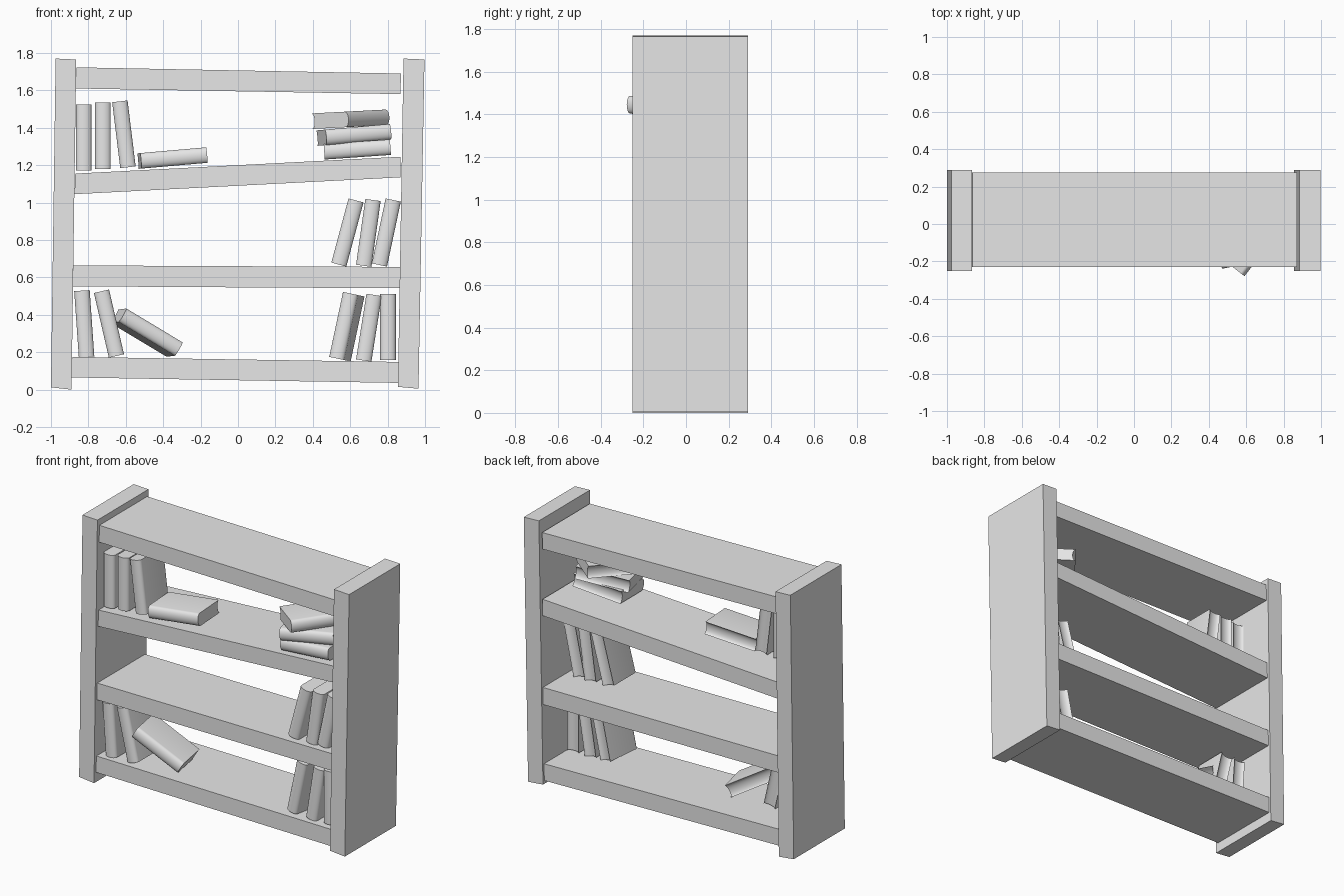
import bpy, math
from mathutils import Matrix

cube = bpy.data.objects.get("Cube")
if cube:
    bpy.data.objects.remove(cube, do_unlink=True)

grey = bpy.data.materials.new("plain_grey")
grey.use_nodes = True
grey.diffuse_color = (0.8, 0.8, 0.8, 1)
grey.node_tree.nodes["Principled BSDF"].inputs["Base Color"].default_value = (0.8, 0.8, 0.8, 1)


def prism(name, ring, offset):
    """Closed prism: a ring of 3D points swept by an offset vector."""
    n = len(ring)
    verts = [tuple(p) for p in ring]
    verts += [tuple(a + b for a, b in zip(p, offset)) for p in ring]
    faces = [tuple(range(n))[::-1], tuple(range(n, 2 * n))]
    faces += [(i, (i + 1) % n, n + (i + 1) % n, n + i) for i in range(n)]
    mesh = bpy.data.meshes.new(name)
    mesh.from_pydata(verts, [], faces)
    mesh.materials.append(grey)
    obj = bpy.data.objects.new(name, mesh)
    bpy.context.collection.objects.link(obj)
    return obj


def board(name, corners, front, back):
    """Crooked board: front outline (anticlockwise x, z) extended in depth."""
    return prism(name, [(x, back, z) for x, z in corners], (0, front - back, 0))


# Leaning side panels
board("right_side_panel", [(-1, .012), (-.89, 0), (-.865, 1.765), (-.975, 1.77)], -.25, .29)
board("left_side_panel", [(.855, .015), (.965, .005), (.997, 1.765), (.885, 1.77)], -.25, .29)

# Crooked shelves
shelves = {
    "top_shelf": [(-.866, 1.61), (.868, 1.58), (.872, 1.69), (-.864, 1.723)],
    "upper_shelf": [(-.874, 1.045), (.868, 1.135), (.868, 1.245), (-.87, 1.155)],
    "middle_shelf": [(-.884, .552), (.866, .542), (.866, .656), (-.88, .664)],
    "bottom_shelf": [(-.89, .065), (.858, .036), (.86, .148), (-.886, .175)],
}
for name, corners in shelves.items():
    board(name, corners, -.23, .275)

# Books: rounded spine at the front, hollow fore edge at the back
THICK, DEEP, TALL, STEPS = .083, .25, .355, 10


def book(name, x, z, lean, y=-.075, yaw=0, twist=0):
    ring = []
    for i in range(STEPS + 1):
        a = math.pi * i / STEPS
        ring.append((-THICK / 2 * math.cos(a), -DEEP / 2 + .025 * (1 - math.sin(a)), -TALL / 2))
    for i in range(STEPS + 1):
        a = math.pi * i / STEPS
        ring.append((THICK / 2 * math.cos(a), DEEP / 2 - .02 * math.sin(a), -TALL / 2))
    obj = prism(name, ring, (0, 0, TALL))
    turn = [Matrix.Rotation(math.radians(v), 4, axis)
            for v, axis in ((lean, "Y"), (-yaw, "X"), (twist, "Z"))]
    obj.matrix_world = Matrix.Translation((x, y, z)) @ turn[0] @ turn[1] @ turn[2]
    bpy.ops.object.select_all(action="DESELECT")
    obj.select_set(True)
    bpy.context.view_layer.objects.active = obj
    bpy.ops.object.shade_smooth_by_angle(angle=math.radians(40))


# Standing rows: (x, z, lean in degrees)
rows = {
    "upper_book": [(-.825, 1.348, 0), (-.722, 1.357, 0), (-.61, 1.365, -7)],
    "middle_book": [(.585, .84, 15), (.697, .838, 8), (.793, .84, 12)],
    "lower_right_book": [(.7, .331, 9), (.802, .335, 0)],
    "lower_left_book": [(-.822, .352, -4), (-.69, .353, -13)],
}
for name, places in rows.items():
    for i, place in enumerate(places):
        book(f"{name}_{i + 1}", *place)
book("twisted_book", .58, .337, 12, twist=-9)

# Lying, stacked and toppled books
book("lying_book", -.35, 1.238, 85, yaw=4)
book("stack_book_bottom", .638, 1.284, 86, y=-.09)
book("stack_book_middle", .62, 1.362, 85, y=-.08, yaw=12)
book("stack_book_top", .602, 1.446, 87, y=-.061, yaw=52)
book("toppled_book", -.487, .305, 121, yaw=9, twist=-7)
